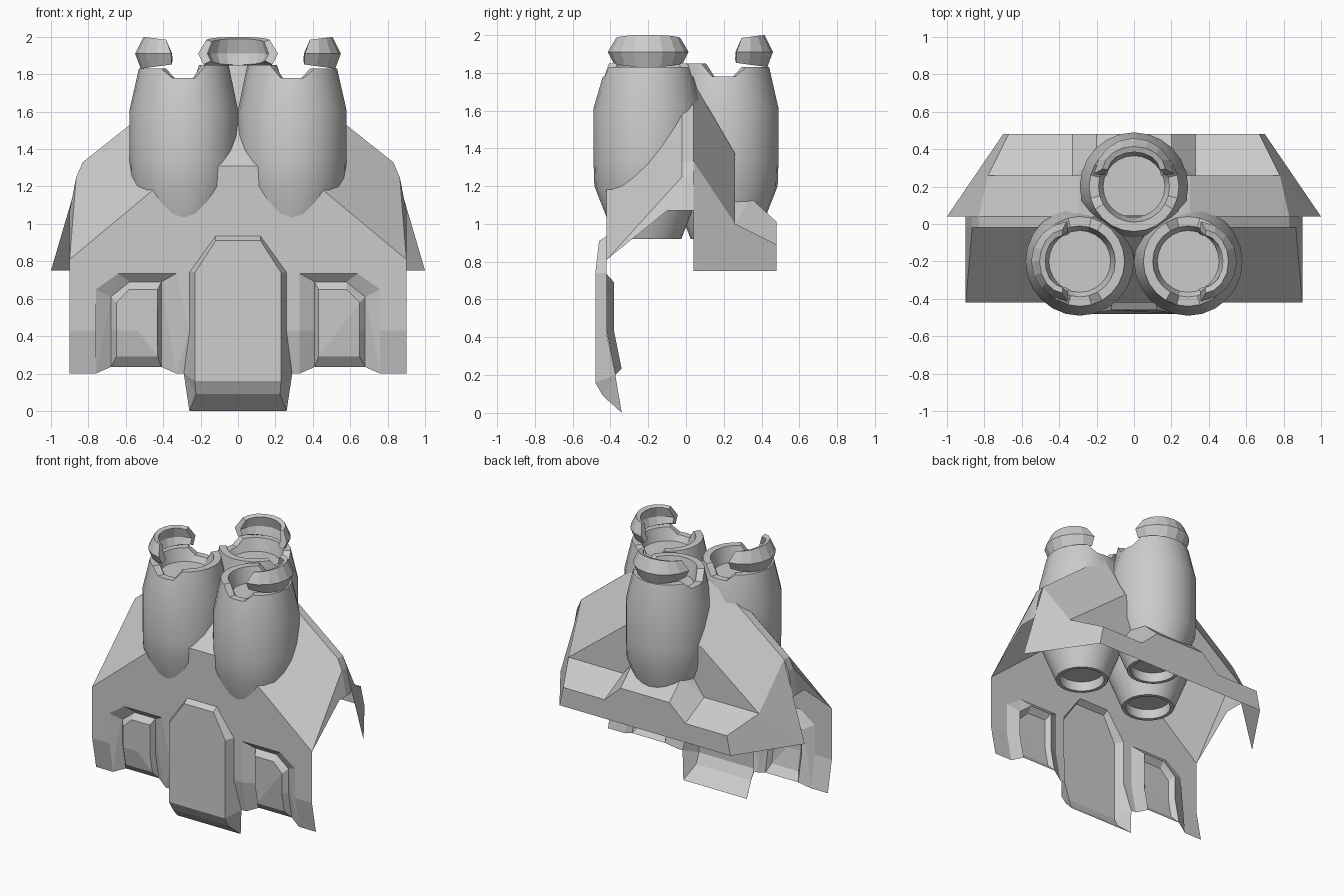
import bpy, bmesh
from math import sin, cos, pi, radians
from mathutils import Vector

if "Cube" in bpy.data.objects:
    bpy.data.objects.remove(bpy.data.objects["Cube"])


def finish(name, bm, smooth=False):
    bmesh.ops.remove_doubles(bm, verts=bm.verts, dist=0.0005)
    bmesh.ops.recalc_face_normals(bm, faces=bm.faces)
    me = bpy.data.meshes.new(name)
    bm.to_mesh(me)
    bm.free()
    ob = bpy.data.objects.new(name, me)
    bpy.context.collection.objects.link(ob)
    if smooth:
        bpy.ops.object.select_all(action='DESELECT')
        ob.select_set(True)
        bpy.context.view_layer.objects.active = ob
        bpy.ops.object.shade_smooth_by_angle(angle=radians(28))
    return ob


def mir(p):
    return (-p[0], p[1], p[2])


def face(bm, pts):
    return bm.faces.new([bm.verts.new(p) for p in pts])


def pair(bm, *pts):
    """A face and its mirror image."""
    face(bm, pts)
    face(bm, [mir(p) for p in reversed(pts)])


def across(bm, *pts):
    """A face spanning the centre line, from its right half."""
    face(bm, list(pts) + [mir(p) for p in reversed(pts)])


# Upper shell: sloped roof, ridge, flared sides, rear shelf
bm = bmesh.new()
A, B = (.3, -.42, 1.31), (.9, -.42, .81)
ridge = [(.3, 1.75), (.83, 1.33), (.865, 1.25), (.9, 1.07)]
C, D, E, F = [(x, -.02, z) for x, z in ridge]
C2, D2, E2, F2 = [(x, .04, z) for x, z in ridge]
F0 = (.9, -.1, 1.07)
G, H = (.3, .26, 1.37), (.78, .26, 1.0)
I, J, K = (.67, .48, .89), (.70, .48, .75), (1.0, .04, .75)
N, M = (.33, .26, 1.0), (.33, .48, .89)
P, Q, R = (.2, .26, 1.18), (.2, .34, 1.14), (.2, .48, 1.01)
across(bm, A, C)
pair(bm, A, B, E, D, C)
pair(bm, B, F0, F, E)
across(bm, C, C2)
for a, b, c, d in ((C, D, D2, C2), (D, E, E2, D2), (E, F, F2, E2)):
    pair(bm, a, b, c, d)
across(bm, C2, G)
pair(bm, C2, D2, H, G)
pair(bm, D2, H, K)
pair(bm, H, I, J, K)
pair(bm, G, H, N, P)
across(bm, G, P)
pair(bm, N, H, I, M)
pair(bm, M, I, J)
across(bm, R, M, J)
across(bm, P, Q)
across(bm, Q, R)
pair(bm, N, P, Q)
pair(bm, N, Q, R, M)
finish("upper_shell", bm)

# Front plate with two stepped window recesses, lower edge bent back
bm = bmesh.new()
Y = -.42
half = [(.3, 1.31), (.9, .81), (.9, .2), (.76, .2), (.76, .65), (.64, .735),
        (.33, .735), (.33, .2), (.29, .2), (.26, .42), (.26, .74), (.12, .935)]
across_pts = [(x, Y, z) for x, z in half]
across(bm, *across_pts)
rim = [(.76, Y, .2), (.76, Y, .65), (.64, Y, .735), (.33, Y, .735), (.33, Y, .2)]
floor = [(x, -.38, z) for x, z in
         ((.68, .235), (.68, .61), (.58, .69), (.41, .69), (.41, .235))]
raised = [(x, -.415, z) for x, z in
          ((.65, .29), (.65, .58), (.58, .65), (.43, .65), (.43, .29))]
for i in range(4):
    pair(bm, rim[i], rim[i + 1], floor[i + 1], floor[i])
for i in range(5):
    j = (i + 1) % 5
    pair(bm, floor[i], floor[j], raised[j], raised[i])
pair(bm, *raised)
bmesh.ops.remove_doubles(bm, verts=bm.verts, dist=.0005)
bmesh.ops.triangulate(bm, faces=bm.faces)
bmesh.ops.bisect_plane(bm, geom=bm.verts[:] + bm.edges[:] + bm.faces[:],
                       plane_co=(0, 0, .43), plane_no=(0, 0, 1))
for v in bm.verts:
    v.co.y += max(0, .43 - v.co.z) * .2
bmesh.ops.dissolve_limit(bm, angle_limit=.01, verts=bm.verts, edges=bm.edges)
finish("front_plate", bm)

# Raised centre panel with its lip curling back at the bottom
bm = bmesh.new()
front = [(.12, -.46, .91), (.23, -.48, .74), (.23, -.48, .16),
         (.225, -.44, .09), (.26, -.34, 0)]
outer = [(.12, -.42, .935), (.26, -.42, .74), (.26, -.42, .42),
         (.29, -.374, .2), (.26, -.34, 0)]
across(bm, *front[:3])
across(bm, *front[2:4])
across(bm, *front[3:5])
across(bm, outer[0], front[0])
pair(bm, outer[0], outer[1], front[1], front[0])
pair(bm, outer[1], outer[2], outer[3], front[2], front[1])
pair(bm, outer[3], front[3], front[2])
pair(bm, outer[3], outer[4], front[3])
finish("centre_panel", bm)


def nozzle(name, cx, cy, aim):
    """Barrel open at both ends, notched at the sides of its top rim."""
    n = 24
    prof = [(0, .99), (.15, .99), (.15, .92), (.175, .92), (.285, 1.2), (.29, 1.35),
            (.29, 1.61), (.24, 1.84), (.19, 1.84), (.165, 1.74), (0, 1.74)]
    bm = bmesh.new()
    rings = []
    for k, (r, z) in enumerate(prof):
        ring = []
        for i in range(n):
            a = 2 * pi * i / n
            h = z
            if k in (7, 8):
                h = 1.83 if cos(a) > 0 else 1.85
                if abs(cos(a)) < .3:
                    h = 1.78
            ring.append(bm.verts.new((cx + r * cos(a + aim), cy + r * sin(a + aim), h)))
        rings.append(ring)
    for a, b in zip(rings, rings[1:]):
        for i in range(n):
            j = (i + 1) % n
            bm.faces.new((a[i], a[j], b[j], b[i]))
    finish(name, bm, True)


def crown(name, cx, cy, aim):
    """Half-ring guard on the outward side of a barrel."""
    n = 8
    prof = [(.185, 1.83), (.215, 1.91), (.17, 2.0), (.14, 1.99), (.165, 1.91), (.145, 1.85)]
    bm = bmesh.new()
    secs = []
    for i in range(n + 1):
        t = radians(-84 + 168 * i / n)
        lift = .025 * (1 - cos(t))
        sec = []
        for r, z in prof:
            high = z > 1.95
            p = Vector((.045 + r * cos(t) + (.035 * (1 - cos(t)) if high else 0), r * sin(t)))
            z += -lift * .7 if high else (lift if z < 1.88 else 0)
            sec.append(bm.verts.new((cx + p.x * cos(aim) - p.y * sin(aim),
                                     cy + p.x * sin(aim) + p.y * cos(aim), z)))
        secs.append(sec)
    m = len(prof)
    for a, b in zip(secs, secs[1:]):
        for i in range(m):
            j = (i + 1) % m
            bm.faces.new((a[i], a[j], b[j], b[i]))
    bm.faces.new(secs[0])
    bm.faces.new(secs[-1])
    finish(name, bm)


# Three barrels, each with a guard facing outward
for side, cx, cy, aim in (("left", -.29, -.2, pi), ("right", .29, -.2, 0), ("rear", 0, .2, pi / 2)):
    nozzle(side + "_barrel", cx, cy, aim)
    crown(side + "_guard", cx, cy, aim)
